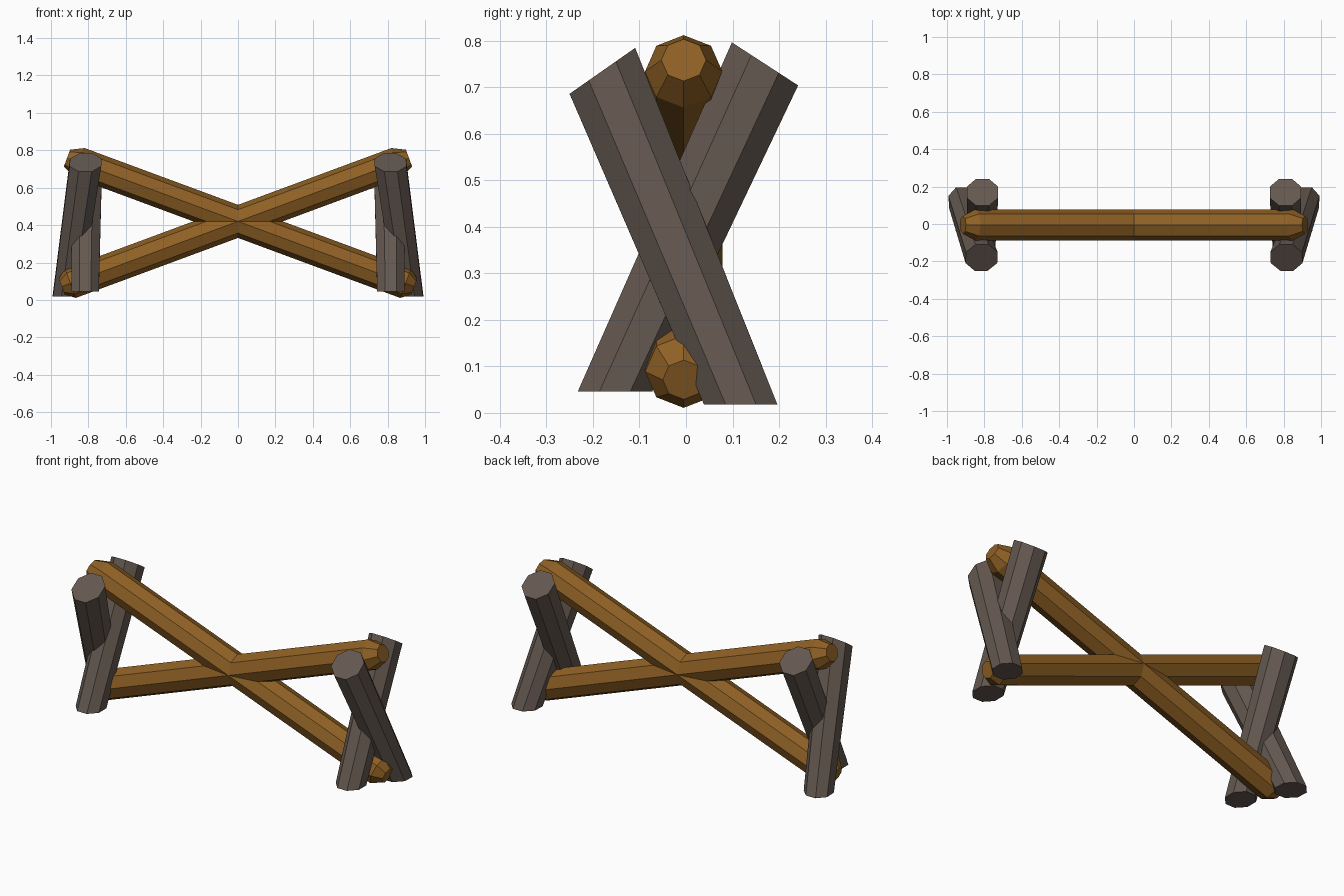
import bpy, bmesh, math
from mathutils import Vector

if "Cube" in bpy.data.objects:
    bpy.data.objects.remove(bpy.data.objects["Cube"])


def material(name, rgb):
    m = bpy.data.materials.new(name)
    m.diffuse_color = (*rgb, 1)
    m.use_nodes = True
    m.node_tree.nodes["Principled BSDF"].inputs["Base Color"].default_value = m.diffuse_color
    return m


wood = material("golden brown wood", (0.275, 0.118, 0.018))
bark = material("grey brown wood", (0.128, 0.098, 0.080))


def log(name, start, axis, side, rings, turn, mat, cuts=()):
    """Eight-sided log from (distance, radius) rings; cuts are (point, outward normal)."""
    axis = Vector(axis).normalized()
    side = Vector(side)
    u = (side - axis * side.dot(axis)).normalized()
    v = axis.cross(u)
    bm = bmesh.new()
    loops = []
    for dist, r in rings:
        c = Vector(start) + axis * dist
        loops.append([bm.verts.new(c + r * (math.cos(a) * u + math.sin(a) * v))
                      for a in (turn + k * math.pi / 4 for k in range(8))])
    for a, b in zip(loops, loops[1:]):
        for k in range(8):
            j = (k + 1) % 8
            bm.faces.new((a[k], a[j], b[j], b[k]))
    bm.faces.new(loops[0][::-1])
    bm.faces.new(loops[-1])
    # Saw the ends flat
    for point, normal in cuts:
        bmesh.ops.bisect_plane(bm, geom=bm.verts[:] + bm.edges[:] + bm.faces[:],
                               plane_co=point, plane_no=normal, clear_outer=True)
        bmesh.ops.holes_fill(bm, edges=[e for e in bm.edges if e.is_boundary], sides=0)
    bmesh.ops.recalc_face_normals(bm, faces=bm.faces[:])
    me = bpy.data.meshes.new(name)
    bm.to_mesh(me)
    bm.free()
    me.materials.append(mat)
    ob = bpy.data.objects.new(name, me)
    bpy.context.collection.objects.link(ob)
    return ob


def post(name, foot, top, cut_slope):
    """Tapered post, level at the foot and sawn at a slant on top."""
    foot, top = Vector(foot), Vector(top)
    d = top - foot
    n = d.length
    log(name, foot, d, (1, 0, 0), [(-0.12, 0.077), (n + 0.2, 0.094)], math.pi / 8, bark,
        [(foot, (0, 0, -1)), (top, (0, cut_slope, 1))])


# Crossed rails with chamfered ends
for label, s in (("rising", 1), ("falling", -1)):
    log(label + "_rail", (0, -0.005, 0.42), (0.938 * s, 0, 0.347), (0, 1, 0),
        [(-1.005, 0.045), (-0.955, 0.083), (0.905, 0.083), (0.975, 0.048)], 0, wood)

# Crossed posts holding each end
for label, s in (("left", -1), ("right", 1)):
    post(label + "_outer_post", (0.917 * s, 0.118, 0.018), (0.815 * s, -0.18, 0.735), -0.7)
    post(label + "_inner_post", (0.817 * s, -0.153, 0.046), (0.81 * s, 0.17, 0.75), 0.65)
